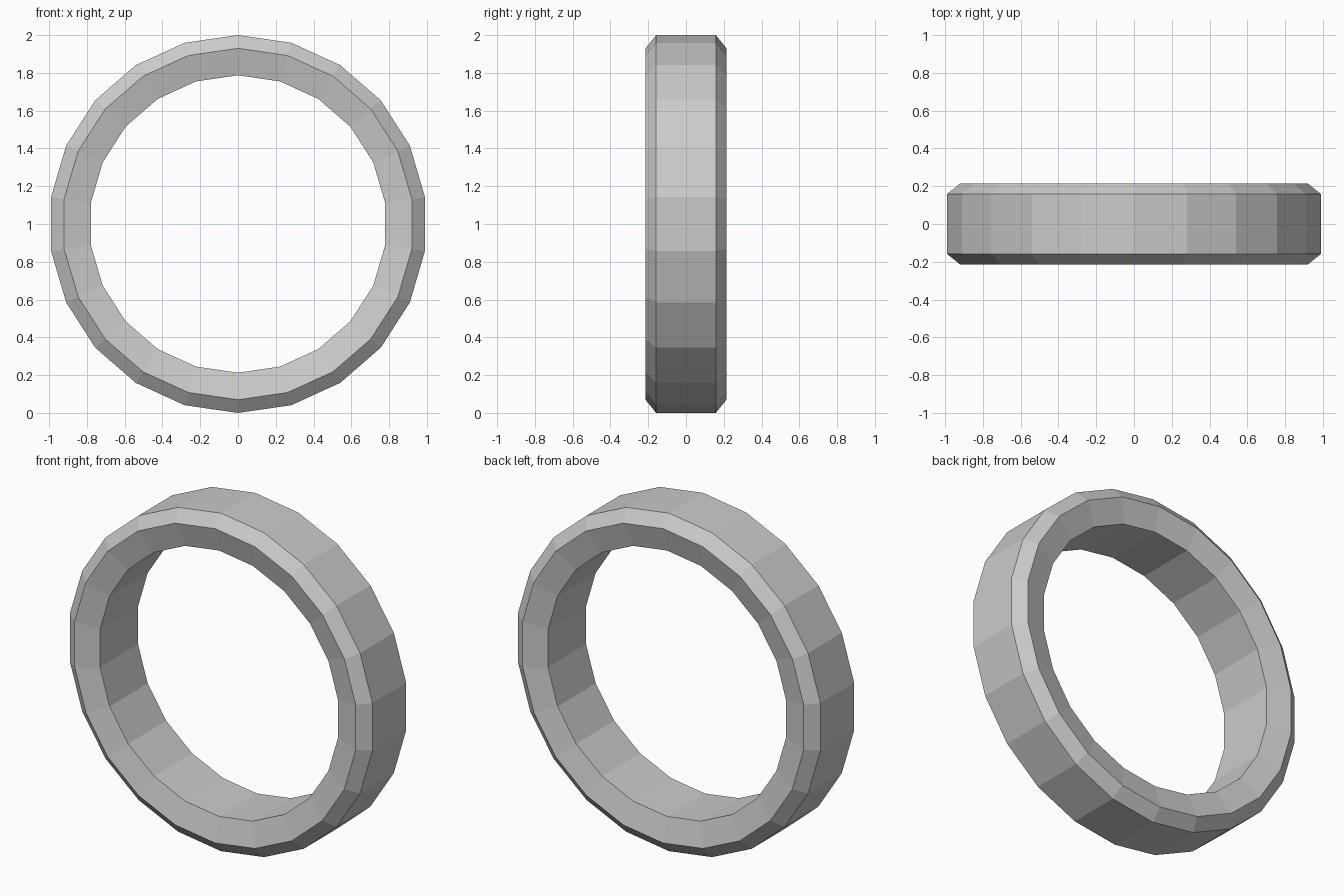
import bpy, bmesh, math

if "Cube" in bpy.data.objects:
    bpy.data.objects.remove(bpy.data.objects["Cube"])

SIDES = 22
# Cross-section as (radius, y): outer band, chamfers, dished rims, inner wall
half = [(1.0, 0.158), (0.93, 0.214), (0.787, 0.178)]
profile = half + [(r, -y) for r, y in reversed(half)]

bm = bmesh.new()
rings = []
for i in range(SIDES):
    a = 2 * math.pi * i / SIDES
    rings.append([bm.verts.new((r * math.sin(a), y, 1 + r * math.cos(a)))
                  for r, y in profile])

# Sweep the cross-section around the y axis
n = len(profile)
for i in range(SIDES):
    p, q = rings[i], rings[(i + 1) % SIDES]
    for j in range(n):
        k = (j + 1) % n
        bm.faces.new((p[j], p[k], q[k], q[j]))
bmesh.ops.recalc_face_normals(bm, faces=bm.faces)

mesh = bpy.data.meshes.new("ring_band")
bm.to_mesh(mesh)
bm.free()
bpy.context.collection.objects.link(bpy.data.objects.new("ring_band", mesh))
